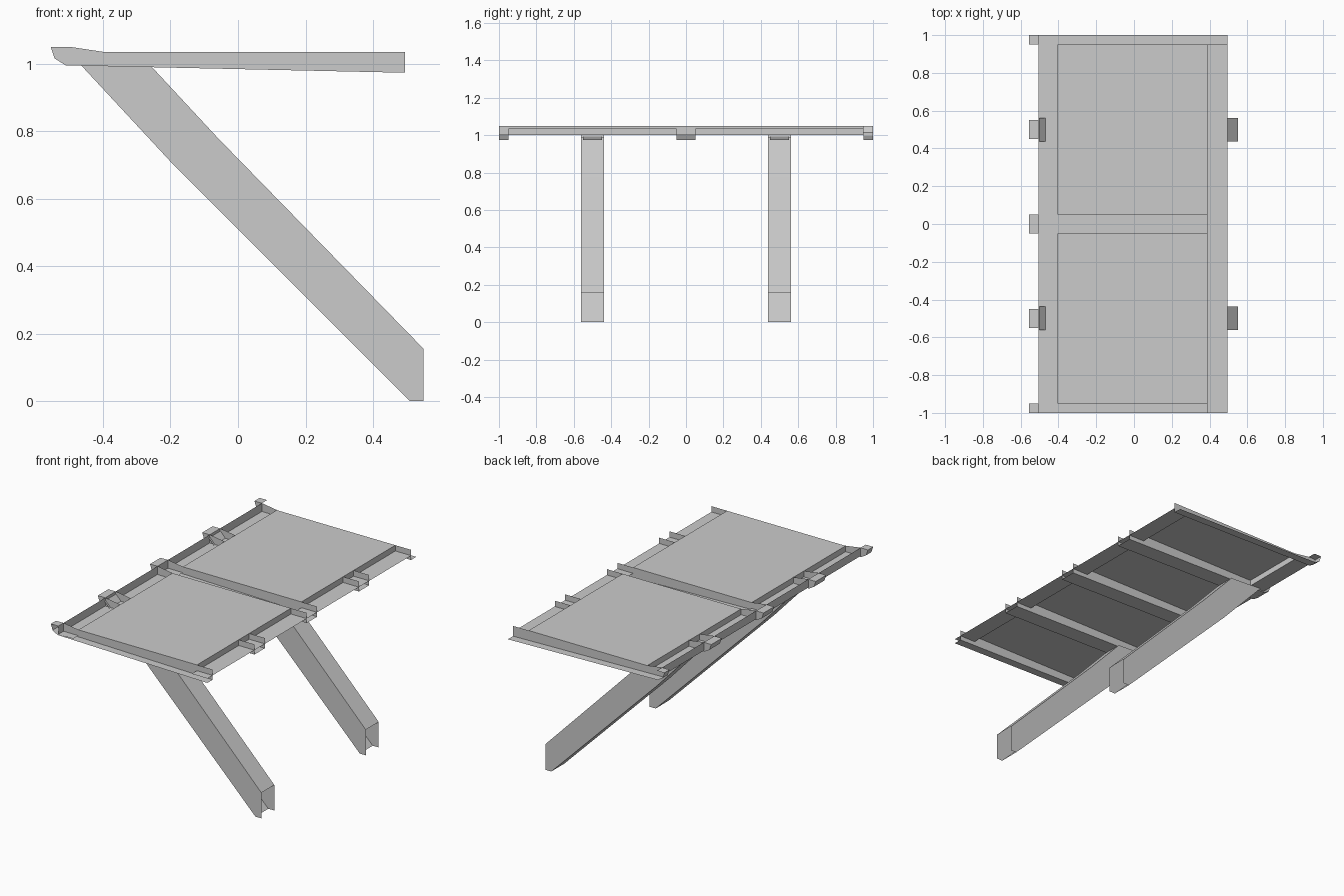
import bpy

cube = bpy.data.objects.get("Cube")
if cube:
    bpy.data.objects.remove(cube)

grey = bpy.data.materials.new("light_grey")
grey.use_nodes = True
colour = (0.6, 0.6, 0.6, 1)
grey.diffuse_color = colour
grey.node_tree.nodes["Principled BSDF"].inputs["Base Color"].default_value = colour


class Sheet:
    """Collects folded sheet-metal faces drawn in the x-z plane."""

    def __init__(self):
        self.verts, self.faces = [], []

    def face(self, points):
        start = len(self.verts)
        self.verts += points
        self.faces.append(range(start, len(self.verts)))

    def strip(self, path, y0, y1):
        # Sweep an open path along y
        for (xa, za), (xb, zb) in zip(path, path[1:]):
            self.face([(xa, y0, za), (xb, y0, zb), (xb, y1, zb), (xa, y1, za)])

    def wall(self, profile, y, flip=False):
        points = [(x, y, z) for x, z in profile]
        self.face(points[::-1] if flip else points)

    def build(self, name):
        mesh = bpy.data.meshes.new(name)
        mesh.from_pydata(self.verts, [], [list(f) for f in self.faces])
        mesh.materials.append(grey)
        obj = bpy.data.objects.new(name, mesh)
        bpy.context.collection.objects.link(obj)


END, LEDGE, TOP = 0.95, 1.0, 1.035
STEP_L, STEP_R, EDGE_L, EDGE_R = -0.405, 0.39, -0.505, 0.495

# Raised deck panels with folded-down long sides
for name, y0, y1 in (("front_deck_panel", -END, -0.05), ("back_deck_panel", 0.05, END)):
    deck = Sheet()
    deck.strip([(STEP_L, LEDGE), (STEP_L, TOP), (STEP_R, TOP), (STEP_R, LEDGE)], y0, y1)
    deck.build(name)

# Low ledges beside the deck, one with an upturned lip
ledge = Sheet()
ledge.strip([(EDGE_L, 1.05), (EDGE_L, LEDGE), (STEP_L, LEDGE)], -1, END)
ledge.build("lipped_ledge")
ledge = Sheet()
ledge.strip([(STEP_R, LEDGE), (EDGE_R, LEDGE)], -1, END)
ledge.build("plain_ledge")

# Hooked ribs: bottom flange from the plain end round the hook to its top
flange = [(EDGE_R, 0.973), (-0.51, 0.995), (-0.543, 1.015), (-0.555, 1.05), (EDGE_L, 1.05)]
rib_profile = ([(EDGE_R, TOP)] + [(-0.4, TOP), (-0.5, 1.05)] + flange[3::-1])
ribs = (
    ("front_end_rib", -1, -END, (-END,)),
    ("front_rib", -0.55, -0.45, (-0.55, -0.45)),
    ("middle_rib", -0.05, 0.05, (-0.05, 0.05)),
    ("back_rib", 0.45, 0.55, (0.45, 0.55)),
    ("back_end_rib", END, 1, (END,)),
)
for name, y0, y1, walls in ribs:
    rib = Sheet()
    rib.strip(flange, y0, y1)
    for y in walls:
        rib.wall(rib_profile, y, flip=y in (y1, END) and y != -END)
    rib.build(name)

# Slanted hollow legs, open at the foot
upper = [(-0.255, 0.99), (-0.06, 0.78), (0.55, 0.155)]
lower = [(0.55, 0), (0.51, 0), (-0.2, 0.71), (-0.46, 0.99), (-0.503, 1.035)]
for name, mid in (("front_leg", -0.5), ("back_leg", 0.5)):
    y0, y1 = mid - 0.062, mid + 0.062
    leg = Sheet()
    leg.strip(upper, y0, y1)
    leg.strip(lower[1:], y0, y1)
    profile = (upper + lower + [(-0.468, LEDGE)])[::-1]
    leg.wall(profile, y0)
    leg.wall(profile, y1, flip=True)
    leg.build(name)
